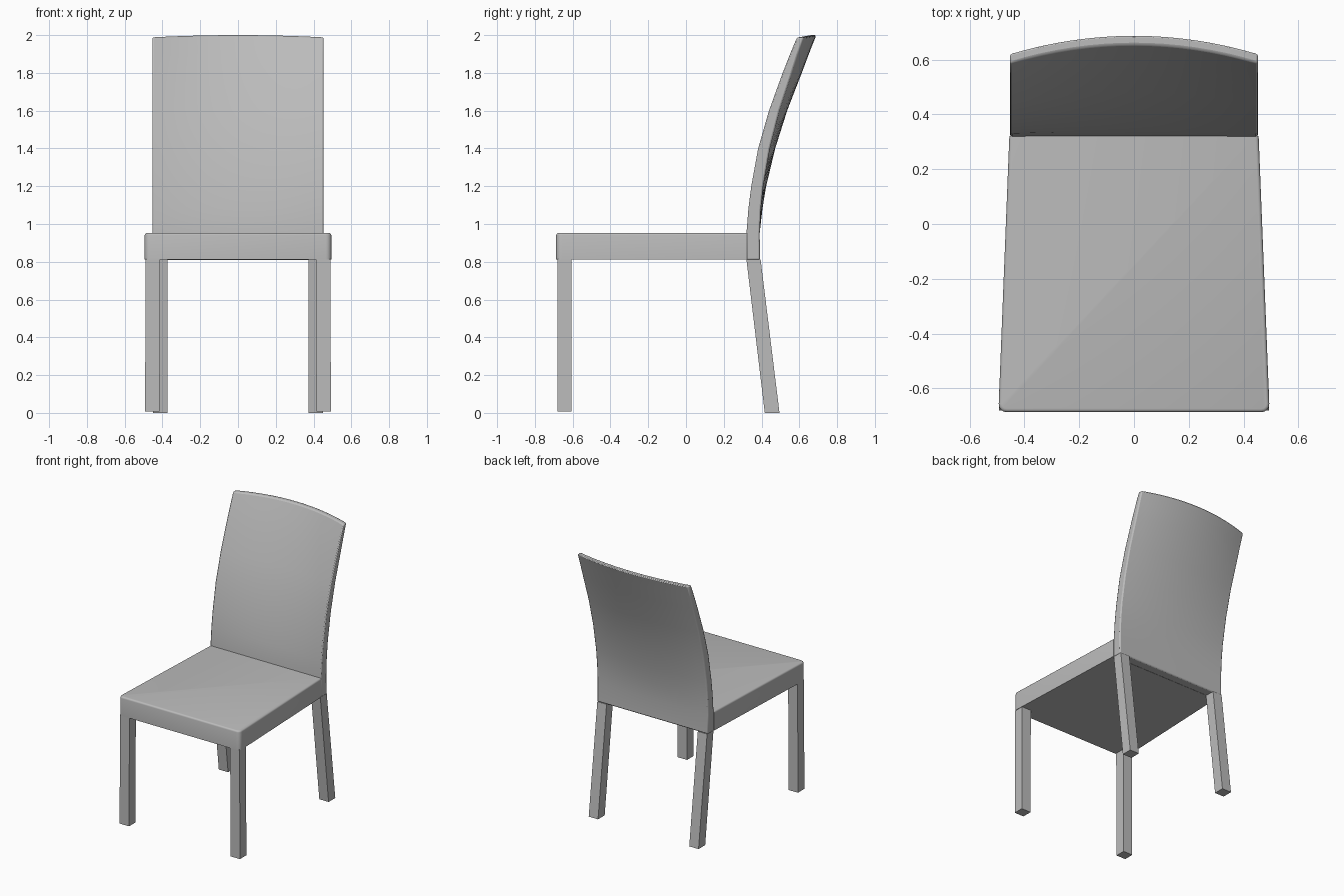
import bpy, bmesh, math

if "Cube" in bpy.data.objects:
    bpy.data.objects.remove(bpy.data.objects["Cube"])

grey = bpy.data.materials.new("warm_grey")
grey.diffuse_color = (0.5, 0.5, 0.5, 1)
grey.use_nodes = True
grey.node_tree.nodes["Principled BSDF"].inputs["Base Color"].default_value = grey.diffuse_color


def make(name, bm, smooth=False):
    bmesh.ops.recalc_face_normals(bm, faces=bm.faces)
    me = bpy.data.meshes.new(name)
    bm.to_mesh(me)
    bm.free()
    me.materials.append(grey)
    ob = bpy.data.objects.new(name, me)
    bpy.context.collection.objects.link(ob)
    if smooth:
        bpy.ops.object.select_all(action='DESELECT')
        ob.select_set(True)
        bpy.context.view_layer.objects.active = ob
        bpy.ops.object.shade_smooth_by_angle(angle=math.radians(35))
    return ob


def prism(bottom, top):
    """Solid between two matching outlines."""
    bm = bmesh.new()
    lo = [bm.verts.new(p) for p in bottom]
    hi = [bm.verts.new(p) for p in top]
    bm.faces.new(lo)
    bm.faces.new(hi)
    n = len(lo)
    for i in range(n):
        j = (i + 1) % n
        bm.faces.new((lo[i], lo[j], hi[j], hi[i]))
    return bm


def rect(x0, x1, y0, y1, z):
    return [(x0, y0, z), (x1, y0, z), (x1, y1, z), (x0, y1, z)]


# Legs: straight in front, splayed backwards at the rear
for side, s in (("left", -1), ("right", 1)):
    make("front_leg_" + side, prism(rect(s * .415, s * .492, -.68, -.605, .008),
                                    rect(s * .412, s * .489, -.68, -.605, .815)))
    make("rear_leg_" + side, prism(rect(s * .373, s * .449, .417, .495, 0),
                                   rect(s * .373, s * .449, .32, .395, .812)))

# Seat: tapered slab with rounded front corners and softened top rim
outline = [(-.455, .322), (.455, .322), (.495, -.687), (-.495, -.687)]
bm = prism([(x, y, .812) for x, y in outline], [(x, y, .953) for x, y in outline])
corners = [e for e in bm.edges
           if all(v.co.y < 0 for v in e.verts) and abs(e.verts[0].co.z - e.verts[1].co.z) > .1]
bmesh.ops.bevel(bm, geom=corners, offset=.03, segments=4, profile=.5, affect='EDGES')
rim = [e for e in bm.edges
       if all(v.co.z > .95 for v in e.verts) and not all(v.co.y > .3 for v in e.verts)]
bmesh.ops.bevel(bm, geom=rim, offset=.012, segments=3, profile=.5, affect='EDGES')
make("seat", bm, True)

# Backrest: curved, tapering panel that bows backwards more towards the top
# rows: height, front y, back y (at the side edges)
rows = [(.81, .32, .392), (.95, .32, .39), (1.08, .33, .396), (1.2, .345, .408),
        (1.4, .381, .443), (1.6, .438, .494), (1.8, .51, .56), (1.9, .549, .592),
        (1.988, .586, .622)]
cols = 16
bm = bmesh.new()
front, back = [], []
for z, yf, yb in rows:
    t = max(0, (z - .95) / 1.04)
    f_row, b_row = [], []
    for i in range(cols + 1):
        u = 2 * i / cols - 1
        arch = 1 - u * u
        bow = .068 * t * arch
        lift = .012 * t ** 3 * arch
        f_row.append(bm.verts.new((u * .453, yf + bow, z + lift)))
        b_row.append(bm.verts.new((u * .453, yb + bow, z + lift)))
    front.append(f_row)
    back.append(b_row)
for grid in (front, back):
    for r in range(len(rows) - 1):
        for c in range(cols):
            bm.faces.new((grid[r][c], grid[r][c + 1], grid[r + 1][c + 1], grid[r + 1][c]))
for r in range(len(rows) - 1):
    for c in (0, cols):
        bm.faces.new((front[r][c], back[r][c], back[r + 1][c], front[r + 1][c]))
for r in (0, -1):
    for c in range(cols):
        bm.faces.new((front[r][c], front[r][c + 1], back[r][c + 1], back[r][c]))
rest = make("backrest", bm, True)
bevel = rest.modifiers.new("soft_edges", 'BEVEL')
bevel.width = .008
bevel.segments = 2
bevel.limit_method = 'ANGLE'
bevel.angle_limit = math.radians(40)
